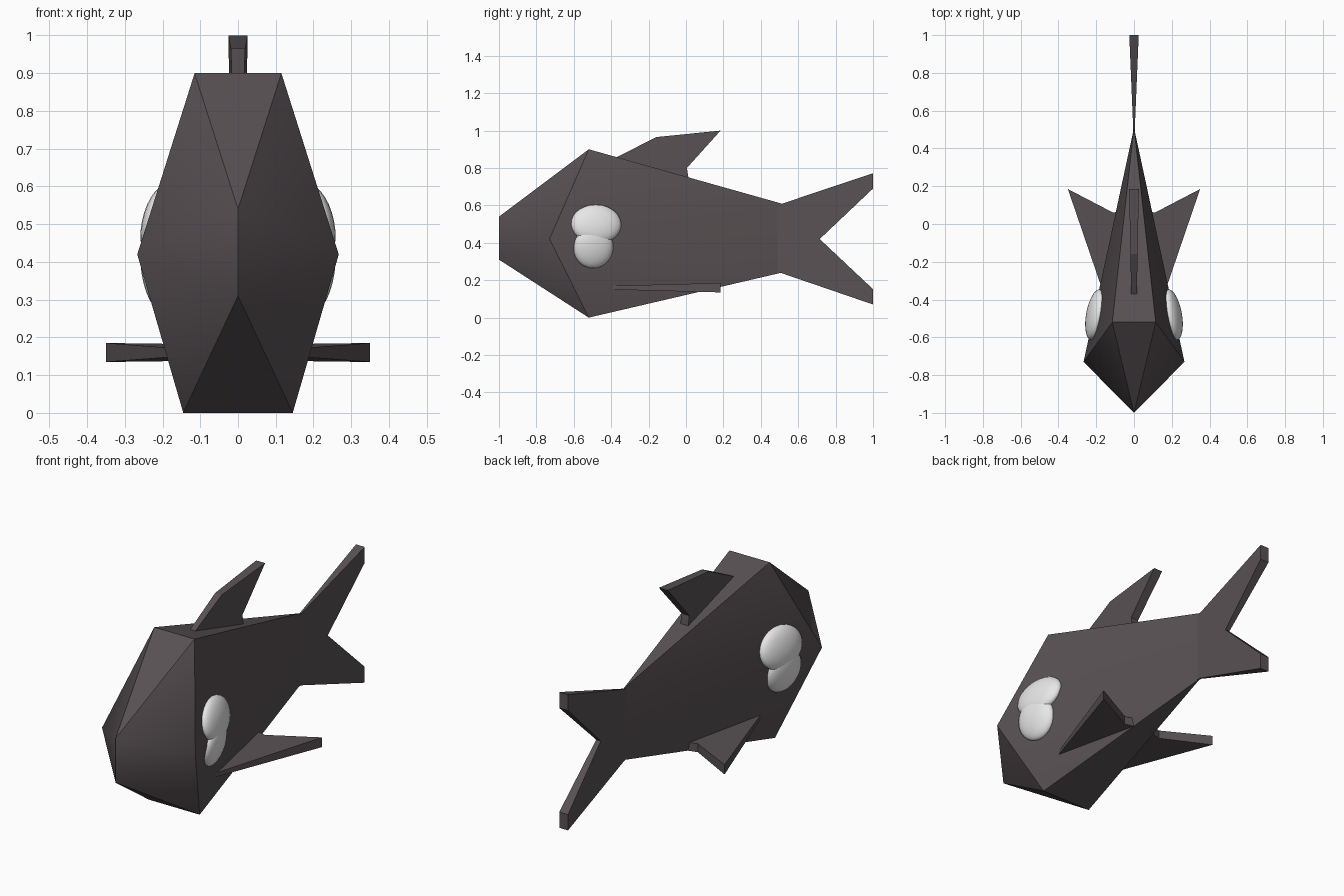
import bpy, bmesh, math
from mathutils import Vector, Matrix

if "Cube" in bpy.data.objects:
    bpy.data.objects.remove(bpy.data.objects["Cube"])


def material(name, rgb):
    m = bpy.data.materials.new(name)
    m.diffuse_color = (*rgb, 1)
    m.use_nodes = True
    m.node_tree.nodes["Principled BSDF"].inputs["Base Color"].default_value = m.diffuse_color
    return m


SKIN = material("dark_skin", (0.10, 0.083, 0.088))
WHITE = material("eye_white", (0.8, 0.8, 0.8))


def finish(name, bm, mat, angle=None):
    bmesh.ops.recalc_face_normals(bm, faces=bm.faces)
    mesh = bpy.data.meshes.new(name)
    bm.to_mesh(mesh)
    bm.free()
    mesh.materials.append(mat)
    ob = bpy.data.objects.new(name, mesh)
    bpy.context.collection.objects.link(ob)
    if angle:
        bpy.ops.object.select_all(action='DESELECT')
        ob.select_set(True)
        bpy.context.view_layer.objects.active = ob
        bpy.ops.object.shade_smooth_by_angle(angle=math.radians(angle))
    return ob


def fin(name, outline, place, half):
    """Solid fin: outline of (y, v), thickness half(y), placed by place(y, v, t)."""
    bm = bmesh.new()
    sides = [[bm.verts.new(place(y, v, s * half(y))) for y, v in outline] for s in (-1, 1)]
    for side in sides:
        bm.faces.new(side)
    n = len(outline)
    for i in range(n):
        j = (i + 1) % n
        bm.faces.new((sides[0][i], sides[0][j], sides[1][j], sides[1][i]))
    return finish(name, bm, SKIN)


# Body: hull from upright nose edge through the wide ring to the upright tail edge
bm = bmesh.new()
points = [(0, -1, 0.54), (0, -1, 0.31), (0, 0.51, 0.61), (0, 0.51, 0.24)]
for s in (-1, 1):
    points += [(s * 0.115, -0.52, 0.90), (s * 0.267, -0.73, 0.42), (s * 0.145, -0.52, 0.0)]
for p in points:
    bm.verts.new(p)
bmesh.ops.convex_hull(bm, input=bm.verts)
finish("body", bm, SKIN, 30)


# Upright fins in the middle plane
def upright(y, v, t):
    return (t, y, v)


fin("tail_fin",
    [(0.46, 0.60), (0.51, 0.608), (1, 0.772), (1, 0.69), (0.715, 0.42),
     (1, 0.152), (1, 0.07), (0.51, 0.238), (0.46, 0.24)],
    upright, lambda y: 0.004 + 0.042 * (y - 0.5) if y > 0.5 else 0.004)
fin("back_fin",
    [(-0.375, 0.855), (-0.16, 0.965), (0.185, 1.0), (0.005, 0.80), (0.02, 0.70), (-0.35, 0.80)],
    upright, lambda y: 0.015 + 0.019 * (y + 0.37))

# Flat side fins
for s, label in ((-1, "left"), (1, "right")):
    fin(label + "_side_fin",
        [(-0.40, 0.15), (0.185, 0.35), (0.06, 0.11), (0.075, 0.05), (-0.35, 0.08)],
        lambda y, v, t: (s * v, y, 0.16 + t),
        lambda y: 0.010 + 0.026 * (y + 0.4))

# Eyes: a large upper lobe and a smaller lower lobe set on the cheek
LOBES = [((0.205, -0.48, 0.50), (1, 0.18, 0.20), (0.045, 0.136, 0.106)),
         ((0.212, -0.495, 0.375), (1, 0.19, -0.16), (0.040, 0.108, 0.112))]
for s, label in ((-1, "left"), (1, "right")):
    bm = bmesh.new()
    for centre, normal, radii in LOBES:
        c = Vector((s * centre[0], centre[1], centre[2]))
        n = Vector((s * normal[0], normal[1], normal[2]))
        turn = n.to_track_quat('X', 'Z').to_matrix().to_4x4()
        bmesh.ops.create_uvsphere(
            bm, u_segments=24, v_segments=14, radius=1,
            matrix=Matrix.Translation(c) @ turn @ Matrix.Diagonal((*radii, 1)))
    finish(label + "_eye", bm, WHITE, 60)
